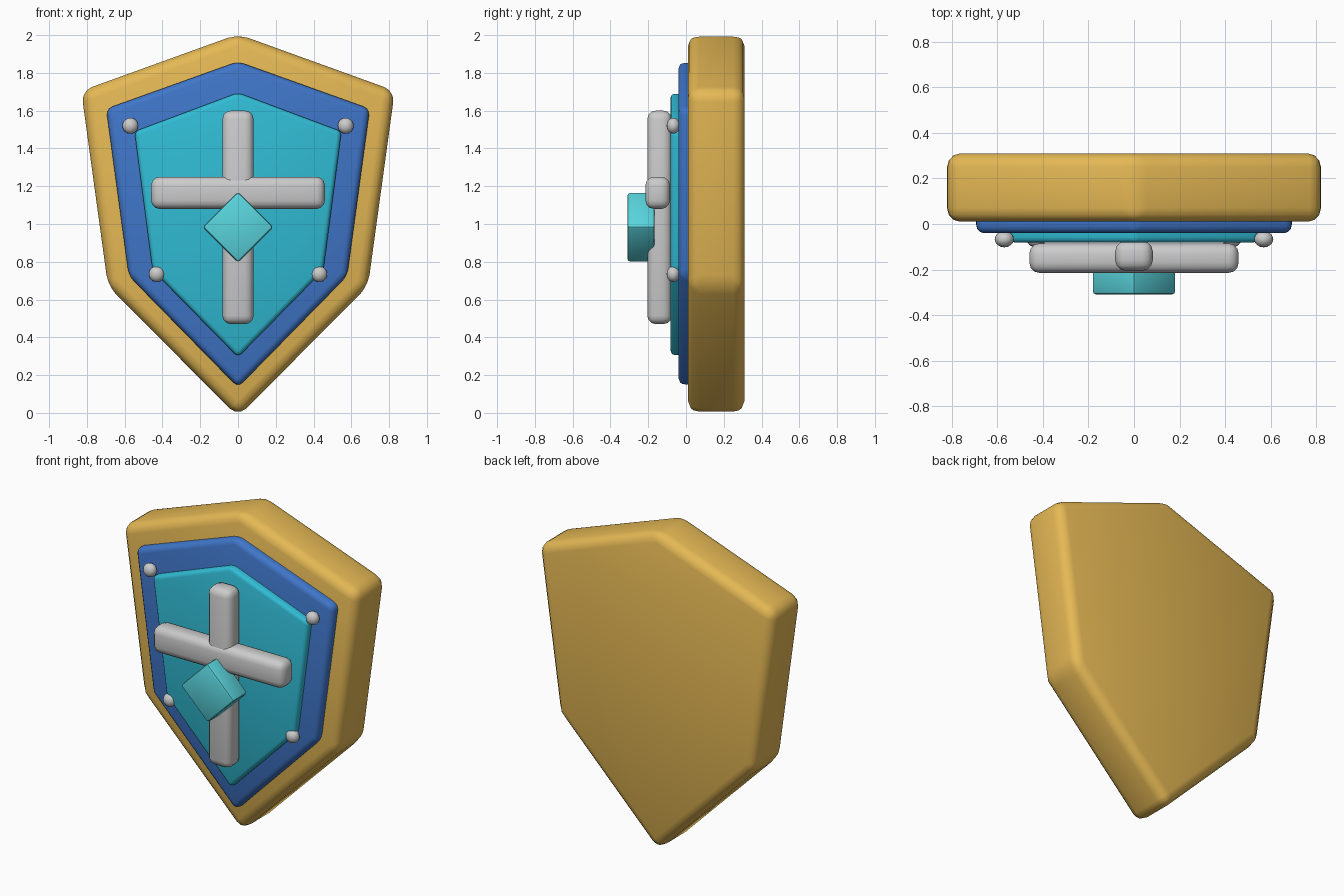
import bpy, bmesh, math

if "Cube" in bpy.data.objects:
    bpy.data.objects.remove(bpy.data.objects["Cube"])


def material(name, color):
    m = bpy.data.materials.new(name)
    m.diffuse_color = (*color, 1)
    m.use_nodes = True
    m.node_tree.nodes["Principled BSDF"].inputs["Base Color"].default_value = m.diffuse_color
    return m


GOLD = material("gold", (0.78, 0.48, 0.09))
BLUE = material("blue", (0.05, 0.18, 0.58))
CYAN = material("cyan", (0.03, 0.50, 0.66))
GEM = material("gem", (0.10, 0.66, 0.72))


def finish(obj, bevel, segments, mat=None):
    mod = obj.modifiers.new("Bevel", 'BEVEL')
    mod.width, mod.segments = bevel, segments
    mod.limit_method = 'ANGLE'
    mod.angle_limit = math.radians(15)
    if mat:
        obj.data.materials.append(mat)
    bpy.ops.object.select_all(action='DESELECT')
    obj.select_set(True)
    bpy.context.view_layer.objects.active = obj
    bpy.ops.object.modifier_apply(modifier="Bevel")
    bpy.ops.object.shade_smooth_by_angle(angle=math.radians(40))


def plate(name, top, shoulder, hip, tip, y0, y1, bevel, mat):
    # symmetric shield outline extruded along y
    right = [shoulder, hip]
    outline = [(0, top)] + right + [(0, tip)] + [(-x, z) for x, z in reversed(right)]
    bm = bmesh.new()
    face = bm.faces.new([bm.verts.new((x, y0, z)) for x, z in outline])
    ext = bmesh.ops.extrude_face_region(bm, geom=[face])
    for v in ext["geom"]:
        if isinstance(v, bmesh.types.BMVert):
            v.co.y = y1
    bmesh.ops.recalc_face_normals(bm, faces=bm.faces)
    mesh = bpy.data.meshes.new(name)
    bm.to_mesh(mesh)
    bm.free()
    obj = bpy.data.objects.new(name, mesh)
    bpy.context.collection.objects.link(obj)
    finish(obj, bevel, 3, mat)


def box(name, loc, size, bevel, segments, mat=None, tilt=0):
    bpy.ops.mesh.primitive_cube_add(size=1, location=loc)
    obj = bpy.context.object
    obj.name = name
    obj.scale = size
    bpy.ops.object.transform_apply(location=False, rotation=False, scale=True)
    obj.rotation_euler.y = tilt
    finish(obj, bevel, segments, mat)


# Layered shield plates
plate("shield_rim", 2.005, (0.83, 1.705), (0.688, 0.67), -0.02, 0.01, 0.31, 0.06, GOLD)
plate("shield_field", 1.86, (0.698, 1.61), (0.578, 0.725), 0.135, -0.04, 0.08, 0.035, BLUE)
plate("inner_panel", 1.695, (0.548, 1.49), (0.452, 0.755), 0.295, -0.082, 0.02, 0.025, CYAN)

# Cross bars
box("cross_upright", (0, -0.14, 1.035), (0.165, 0.13, 1.13), 0.045, 3)
box("cross_arm", (0, -0.15, 1.165), (0.92, 0.13, 0.17), 0.045, 3)

# Diamond gem
box("gem", (0, -0.238, 0.983), (0.265, 0.145, 0.265), 0.015, 2, GEM, math.radians(45))

# Rivets
for x, z in ((0.57, 1.52), (0.43, 0.735)):
    for s in (-1, 1):
        bpy.ops.mesh.primitive_uv_sphere_add(segments=16, ring_count=10, radius=0.042,
                                             location=(s * x, -0.067, z))
        stud = bpy.context.object
        stud.name = "rivet"
        stud.scale.y = 0.85
        bpy.ops.object.shade_smooth()
